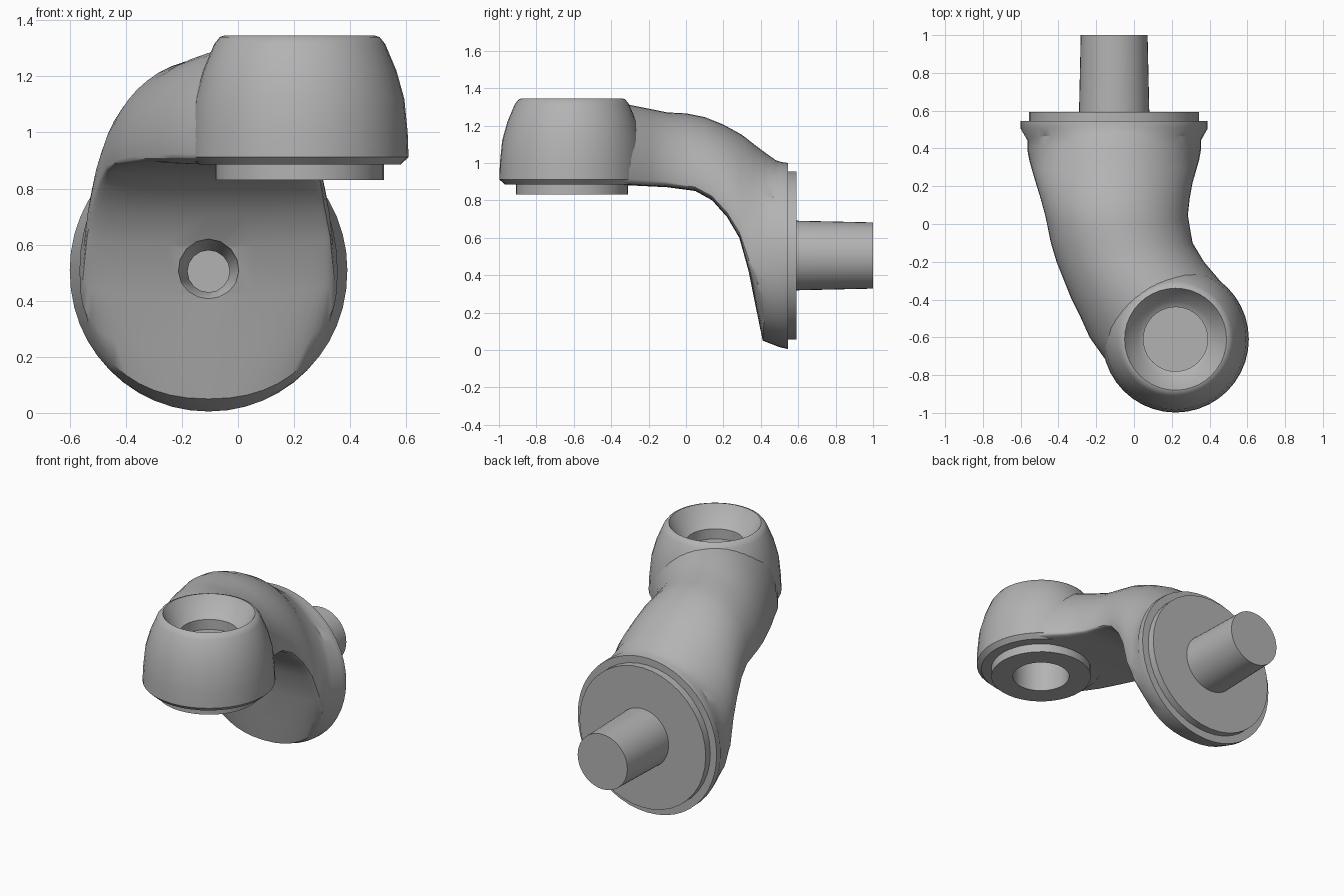
import bpy
import bmesh
from math import pi, sin, cos, copysign
from mathutils import Matrix, Vector

if "Cube" in bpy.data.objects:
    bpy.data.objects.remove(bpy.data.objects["Cube"])

# One plain grey for every part
grey = bpy.data.materials.new("plain grey")
grey.use_nodes = True
colour = (0.45, 0.45, 0.45, 1)
grey.diffuse_color = colour
grey.node_tree.nodes["Principled BSDF"].inputs["Base Color"].default_value = colour

TURN_TO_BACK = Matrix.Rotation(-pi / 2, 4, 'X')


def finish(name, bm):
    """Turn a bmesh into a shaded, coloured object."""
    bmesh.ops.recalc_face_normals(bm, faces=bm.faces)
    mesh = bpy.data.meshes.new(name)
    bm.to_mesh(mesh)
    bm.free()
    mesh.materials.append(grey)
    obj = bpy.data.objects.new(name, mesh)
    bpy.context.collection.objects.link(obj)
    return obj


def smooth(obj):
    bpy.ops.object.select_all(action='DESELECT')
    obj.select_set(True)
    bpy.context.view_layer.objects.active = obj
    bpy.ops.object.shade_smooth_by_angle(angle=pi / 5)


def lathe(name, profile, place, sides=40):
    """Spin (radius, height) points about an axis; ends lie on the axis."""
    bm = bmesh.new()
    verts = [bm.verts.new((r, 0, h)) for r, h in profile]
    edges = [bm.edges.new(pair) for pair in zip(verts, verts[1:])]
    bmesh.ops.spin(bm, geom=verts + edges, cent=(0, 0, 0), axis=(0, 0, 1),
                   angle=2 * pi, steps=sides, use_duplicate=False)
    bmesh.ops.remove_doubles(bm, verts=bm.verts, dist=0.0005)
    bmesh.ops.transform(bm, matrix=place, verts=bm.verts)
    return finish(name, bm)


def section(low_y, low_z, top_y, top_z, x_min, x_max, sides=48):
    """Rounded section, flatter underneath the higher its foot is."""
    waist = max(0.08, (0.51 - low_z) / (top_z - low_z))
    square = 2 + 2 * min(1, low_z / 0.4)
    middle, half = (x_min + x_max) / 2, (x_max - x_min) / 2
    points = []
    for i in range(sides):
        a = 2 * pi * i / sides
        power = 2 / (square if sin(a) < 0 else 2)
        across = copysign(abs(cos(a)) ** power, cos(a))
        up = abs(sin(a)) ** power
        f = waist + up * (1 - waist) if sin(a) >= 0 else waist * (1 - up)
        points.append(Vector((middle + half * across,
                              low_y + (top_y - low_y) * f,
                              low_z + (top_z - low_z) * f)))
    return points


def cut(obj, cutter):
    cutter.hide_render = True
    bpy.context.view_layer.objects.active = obj
    mod = obj.modifiers.new("cut", 'BOOLEAN')
    mod.operation = 'DIFFERENCE'
    mod.solver = 'EXACT'
    mod.object = cutter
    bpy.ops.object.modifier_apply(modifier=mod.name)
    bpy.data.objects.remove(cutter)


# Curved arm: elbow sections from the rear disc, (foot y z, top y z, x range)
elbow = [
    (.545, .005, .545, 1, -.6, .39),
    (.5, .015, .51, 1.005, -.6, .39),
    (.41, .05, .48, 1.015, -.565, .355),
    (.375, .22, .43, 1.05, -.565, .355),
    (.335, .42, .37, 1.095, -.555, .345),
    (.285, .6, .3, 1.15, -.54, .33),
    (.22, .71, .2, 1.205, -.52, .31),
    (.14, .8, .1, 1.245, -.495, .295),
    (.05, .85, 0, 1.265, -.47, .285),
]
# Upright sections into the joint head, (y, foot z, top z, x range)
reach = [
    (-.1, .87, 1.27, -.44, .31),
    (-.2, .875, 1.29, -.41, .37),
    (-.3, .88, 1.31, -.37, .455),
    (-.4, .885, 1.325, -.33, .525),
    (-.5, .885, 1.325, -.28, .57),
    (-.6, .89, 1.32, -.235, .595),
    (-.72, .89, 1.31, -.15, .58),
    (-.83, .89, 1.27, -.06, .52),
    (-.92, .9, 1.19, .04, .42),
    (-.975, .905, 1.06, .13, .31),
]
rows = elbow + [(y, low, y, top, a, b) for y, low, top, a, b in reach]
bm = bmesh.new()
rings = [[bm.verts.new(p) for p in section(*row)] for row in rows]
for one, two in zip(rings, rings[1:]):
    for i in range(len(one)):
        bm.faces.new((one[i - 1], one[i], two[i], two[i - 1]))
bm.faces.new(rings[0])
bm.faces.new(rings[-1])
arm = finish("curved_arm", bm)

# Space for the joint head sockets, and the small recess in the disc face
head_place = Matrix.Translation((.22, -.61, 0))
disc_place = Matrix.Translation((-.105, 0, .505)) @ TURN_TO_BACK
cut(arm, lathe("head_cutter", [(0, .7), (.19, .7), (.19, 1.2), (.21, 1.235),
                               (.36, 1.435), (0, 1.435)], head_place))
cut(arm, lathe("recess_cutter", [(0, .2), (.13, .2), (.105, .325),
                                 (.075, .38), (.075, .41), (0, .41)],
               disc_place, 16))
smooth(arm)

# Joint head: lower collar, rounded wall, bowl on top and socket below
smooth(lathe("joint_head", [
    (0, 1.05), (.17, 1.05), (.17, .83), (.3, .83), (.3, .885), (.36, .885),
    (.388, .912), (.385, 1), (.373, 1.12), (.345, 1.22), (.305, 1.315),
    (.285, 1.34), (.27, 1.345), (.2, 1.24), (.17, 1.225), (.17, 1.16),
    (0, 1.16)], head_place))

# Rear mounting plate and its shaft
smooth(lathe("mounting_plate", [(0, .5), (.45, .5), (.45, .592), (0, .592)],
             disc_place))
smooth(lathe("rear_shaft", [(0, .55), (.187, .55), (.177, 1), (0, 1)],
             disc_place))
